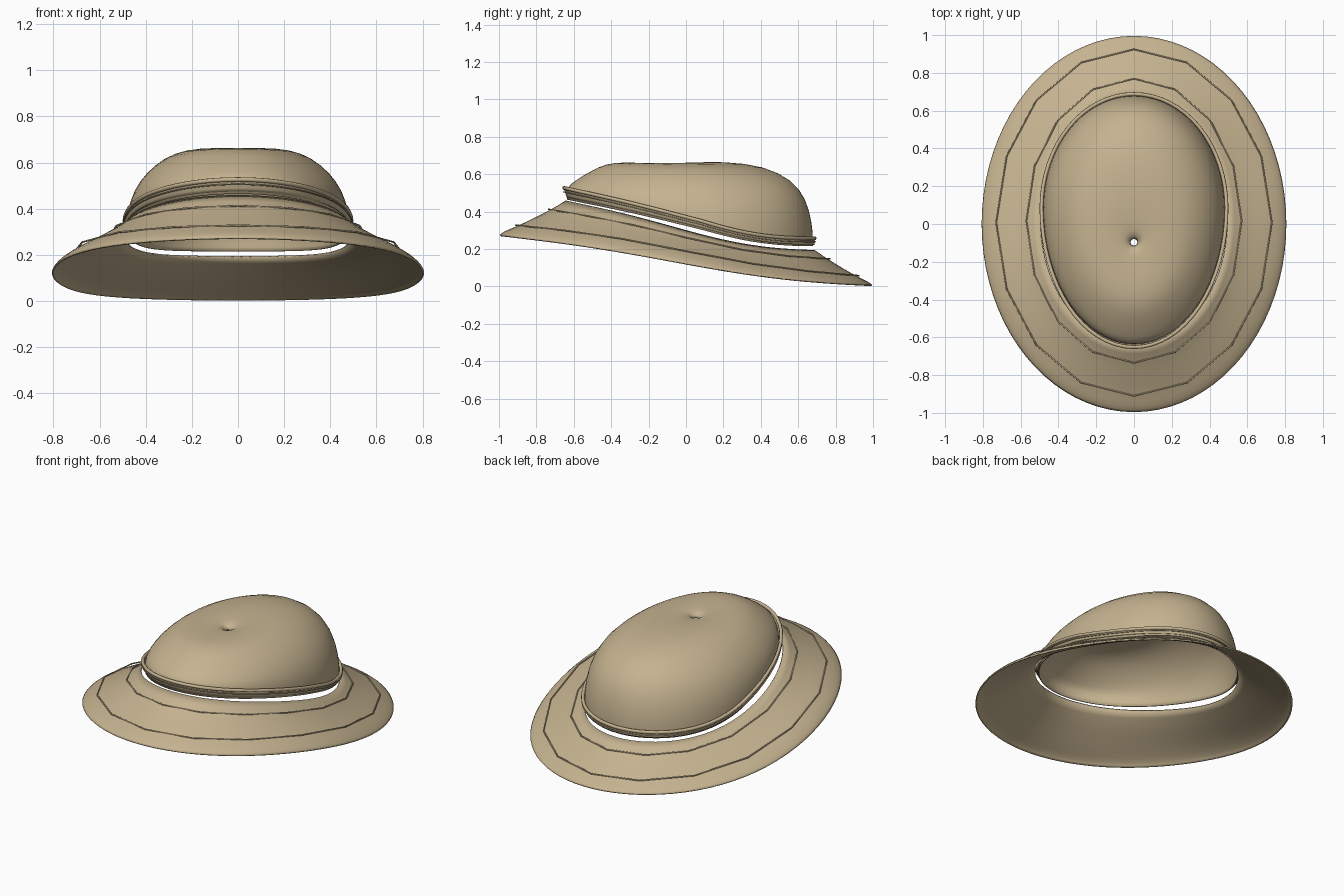
import bpy, bmesh
from math import sin, cos, pi

cube = bpy.data.objects.get("Cube")
if cube:
    bpy.data.objects.remove(cube)

# One cloth colour for the whole hat
COLOUR = (0.56, 0.45, 0.28, 1)
TAN = bpy.data.materials.new("tan cloth")
TAN.use_nodes = True
TAN.diffuse_color = COLOUR
bsdf = TAN.node_tree.nodes["Principled BSDF"]
bsdf.inputs["Base Color"].default_value = COLOUR
bsdf.inputs["Roughness"].default_value = 0.8


def ring(shape, count, middle):
    """Tilted oval: half width, front y, back y, then front, side and back heights."""
    rx, yf, yb, zf, zs, zb = shape
    yc = yf + middle * (yb - yf)
    points = []
    for i in range(count):
        a = 2 * pi * i / count
        t = sin(a)
        y = yc + t * ((yb - yc) if t > 0 else (yc - yf))
        z = zs + t * (zb - zf) / 2 + t * t * ((zb + zf) / 2 - zs)
        z -= 0.06 * (zf - zb) * sin(pi * t)
        points.append((rx * cos(a), y, z))
    return points


def loft(name, shapes, middle, thickness, count=40):
    """Join ovals from the outside inwards into a cloth shell."""
    bm = bmesh.new()
    loops = [[bm.verts.new(p) for p in ring(s, count, middle)] for s in shapes]
    for low, high in zip(loops, loops[1:]):
        for i in range(count):
            j = (i + 1) % count
            bm.faces.new((low[i], low[j], high[j], high[i]))
    mesh = bpy.data.meshes.new(name)
    bm.to_mesh(mesh)
    bm.free()
    mesh.materials.append(TAN)
    ob = bpy.data.objects.new(name, mesh)
    bpy.context.collection.objects.link(ob)
    bpy.ops.object.select_all(action="DESELECT")
    ob.select_set(True)
    bpy.context.view_layer.objects.active = ob
    bpy.ops.object.shade_smooth_by_angle(angle=1.0)
    sub = ob.modifiers.new("Smooth", "SUBSURF")
    sub.levels = sub.render_levels = 1
    shell = ob.modifiers.new("Thickness", "SOLIDIFY")
    shell.thickness = thickness
    shell.offset = -1


def cord(name, shape, middle, radius, count, lift=0.0):
    """Closed round cord along an oval."""
    curve = bpy.data.curves.new(name, "CURVE")
    curve.dimensions = "3D"
    curve.bevel_depth = radius
    curve.bevel_resolution = 2
    spline = curve.splines.new("POLY")
    spline.points.add(count - 1)
    for p, (x, y, z) in zip(spline.points, ring(shape, count, middle)):
        p.co = (x, y, z + lift, 1)
    spline.use_cyclic_u = True
    curve.materials.append(TAN)
    ob = bpy.data.objects.new(name, curve)
    bpy.context.collection.objects.link(ob)


# Brim, dipping towards the back, with its two stitched seams
inner_seam = (0.57, -0.735, 0.77, 0.405, 0.25, 0.14)
outer_seam = (0.73, -0.91, 0.925, 0.32, 0.18, 0.05)
loft("brim", [
    (0.81, -1.0, 1.0, 0.275, 0.122, 0.008),
    (0.797, -0.98, 0.98, 0.295, 0.142, 0.025),
    outer_seam,
    (0.65, -0.82, 0.845, 0.365, 0.212, 0.095),
    inner_seam,
    (0.50, -0.645, 0.69, 0.46, 0.295, 0.195),
], 0.5, 0.008)
cord("inner_brim_seam", inner_seam, 0.5, 0.004, 16, 0.008)
cord("outer_brim_seam", outer_seam, 0.5, 0.004, 16, 0.008)

# Crown, with a small sunken vent hole on top
loft("crown", [
    (0.482, -0.64, 0.68, 0.465, 0.303, 0.215),
    (0.483, -0.64, 0.682, 0.53, 0.345, 0.25),
    (0.473, -0.61, 0.676, 0.555, 0.42, 0.34),
    (0.435, -0.55, 0.645, 0.595, 0.505, 0.47),
    (0.37, -0.47, 0.57, 0.64, 0.58, 0.57),
    (0.28, -0.39, 0.42, 0.664, 0.642, 0.645),
    (0.17, -0.27, 0.20, 0.662, 0.664, 0.67),
    (0.07, -0.17, -0.01, 0.657, 0.658, 0.66),
    (0.035, -0.132, -0.063, 0.65, 0.65, 0.65),
    (0.018, -0.115, -0.08, 0.625, 0.625, 0.625),
], 0.55, 0.006)

# Hat band: a cloth strip with a piped upper edge and a thin stitch line
loft("hat_band", [
    (0.489, -0.64, 0.688, 0.475, 0.312, 0.222),
    (0.496, -0.65, 0.692, 0.505, 0.33, 0.237),
    (0.493, -0.655, 0.69, 0.525, 0.347, 0.255),
], 0.55, 0.006)
cord("band_piping", (0.49, -0.652, 0.688, 0.527, 0.349, 0.257), 0.55, 0.01, 64)
cord("band_stitch", (0.496, -0.655, 0.692, 0.506, 0.33, 0.239), 0.55, 0.003, 64)
